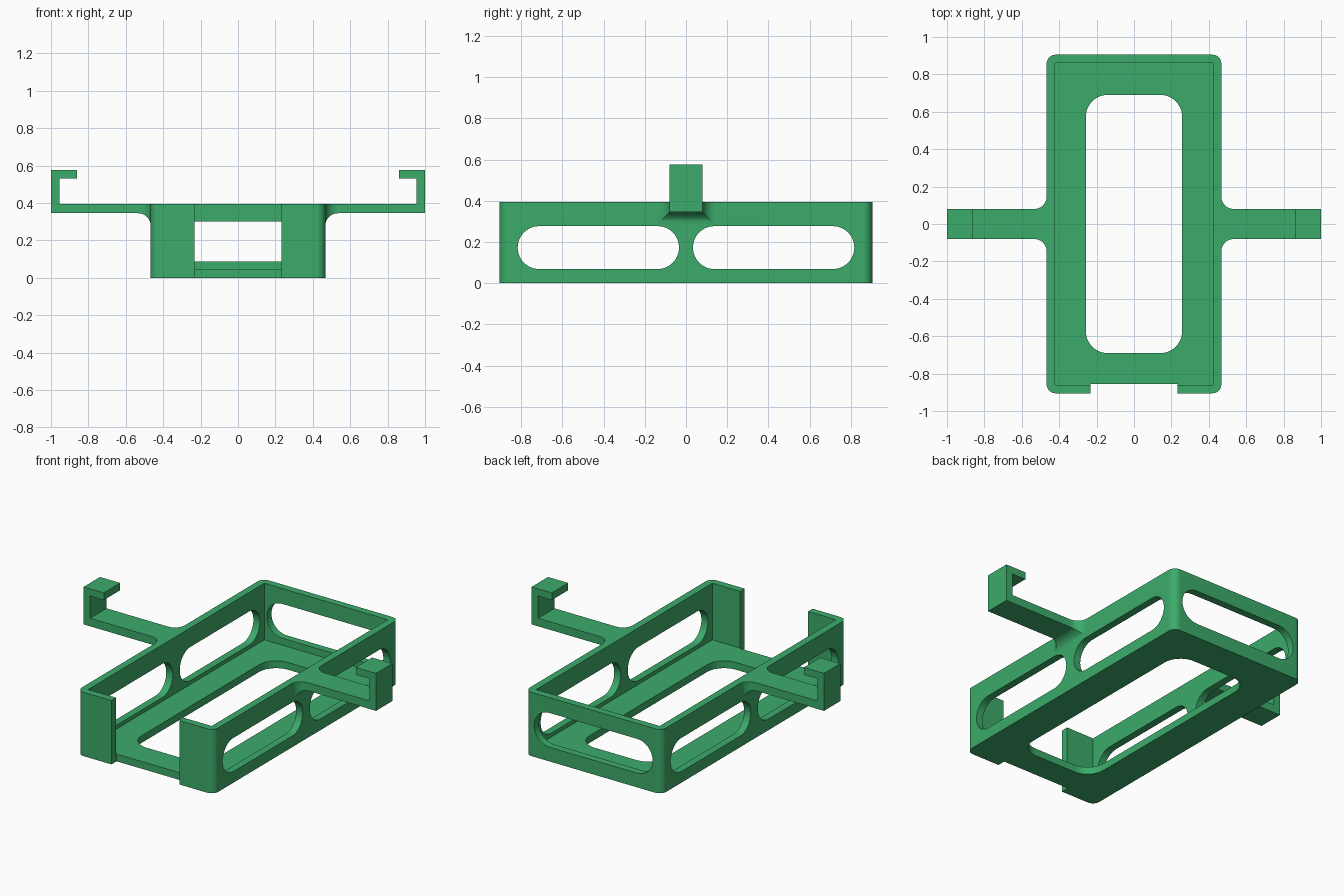
import bpy, bmesh
from math import sin, cos, pi

if "Cube" in bpy.data.objects:
    bpy.data.objects.remove(bpy.data.objects["Cube"])

X, Y, H, T = 0.467, 0.905, 0.395, 0.045   # half width, half length, height, wall


def rounded(u0, u1, v0, v1, r, n=12):
    """Rounded rectangle outline."""
    pts = []
    for i, (cu, cv) in enumerate([(u1 - r, v1 - r), (u0 + r, v1 - r),
                                  (u0 + r, v0 + r), (u1 - r, v0 + r)]):
        for k in range(n + 1):
            if r == 0 and k:
                break
            a = (i + k / n) * pi / 2
            pts.append((cu + r * cos(a), cv + r * sin(a)))
    return pts


def prism(name, outline, axis, lo, hi):
    """Extrude a 2D outline along an axis."""
    place = {'X': lambda u, v, w: (w, u, v),
             'Y': lambda u, v, w: (u, w, v),
             'Z': lambda u, v, w: (u, v, w)}[axis]
    bm = bmesh.new()
    a = [bm.verts.new(place(u, v, lo)) for u, v in outline]
    b = [bm.verts.new(place(u, v, hi)) for u, v in outline]
    bm.faces.new(a)
    bm.faces.new(b)
    for i in range(len(a)):
        j = (i + 1) % len(a)
        bm.faces.new((a[i], a[j], b[j], b[i]))
    bmesh.ops.recalc_face_normals(bm, faces=bm.faces)
    mesh = bpy.data.meshes.new(name)
    bm.to_mesh(mesh)
    bm.free()
    ob = bpy.data.objects.new(name, mesh)
    bpy.context.collection.objects.link(ob)
    return ob


def combine(target, tool, op):
    """Boolean the tool into the target and remove the tool."""
    tool.hide_render = True
    m = target.modifiers.new(op, 'BOOLEAN')
    m.operation, m.solver, m.object = op, 'EXACT', tool
    bpy.context.view_layer.objects.active = target
    bpy.ops.object.modifier_apply(modifier=m.name)
    bpy.data.objects.remove(tool)


# Tray with hollow interior and floor opening
tray = prism("bracket_tray", rounded(-X, X, -Y, Y, 0.047), 'Z', 0, H)
cuts = [
    prism("cavity", rounded(-X + T, X - T, -Y + T, Y - T, 0), 'Z', T, 1),
    prism("floor_opening", rounded(-0.257, 0.257, -0.69, 0.69, 0.115), 'Z', -1, 0.2),
    prism("front_notch", rounded(-0.232, 0.232, -1.2, -0.855, 0), 'Z', -1, 1),
    prism("back_slot", rounded(-0.405, 0.405, 0.088, 0.3, 0.1055), 'Y', 0.7, 1.2),
    # Side slots pass through both long walls
    prism("side_slot_front", rounded(-0.817, -0.034, 0.069, 0.277, 0.1035), 'X', -1, 1),
    prism("side_slot_back", rounded(0.034, 0.817, 0.069, 0.277, 0.1035), 'X', -1, 1),
]
for c in cuts:
    combine(tray, c, 'DIFFERENCE')

# Hooked arms: side profile intersected with plan profile gives mitred fillets
R, W, Z0, IN = 0.067, 0.08, 0.345, 0.445
flare = [(X + R - R * cos(t), R - R * sin(t)) for t in (k * pi / 24 for k in range(13))]
side = ([(IN, H), (IN, Z0 - R)] + [(x, Z0 - f) for x, f in flare] +
        [(1, Z0), (1, 0.577), (0.862, 0.577), (0.862, 0.532), (0.955, 0.532), (0.955, H)])
plan = ([(IN, -W - R)] + [(x, -W - f) for x, f in flare] + [(1.1, -W), (1.1, W)] +
        [(x, W + f) for x, f in reversed(flare)] + [(IN - 0.01, W + R), (IN - 0.01, -W - R)])
plan = plan[1:]
for s in (-1, 1):
    arm = prism("hook_arm", [(s * x, z) for x, z in side], 'Y', -0.3, 0.3)
    trim = prism("arm_plan", [(s * x, y) for x, y in plan], 'Z', 0, 1)
    combine(arm, trim, 'INTERSECT')
    combine(tray, arm, 'UNION')

# Green finish, smooth curved faces
mat = bpy.data.materials.new("green_plastic")
mat.diffuse_color = (0.045, 0.41, 0.145, 1)
mat.use_nodes = True
mat.node_tree.nodes["Principled BSDF"].inputs["Base Color"].default_value = mat.diffuse_color
tray.data.materials.clear()
tray.data.materials.append(mat)
bpy.ops.object.select_all(action='DESELECT')
tray.select_set(True)
bpy.context.view_layer.objects.active = tray
bpy.ops.object.shade_smooth_by_angle(angle=pi / 6)
